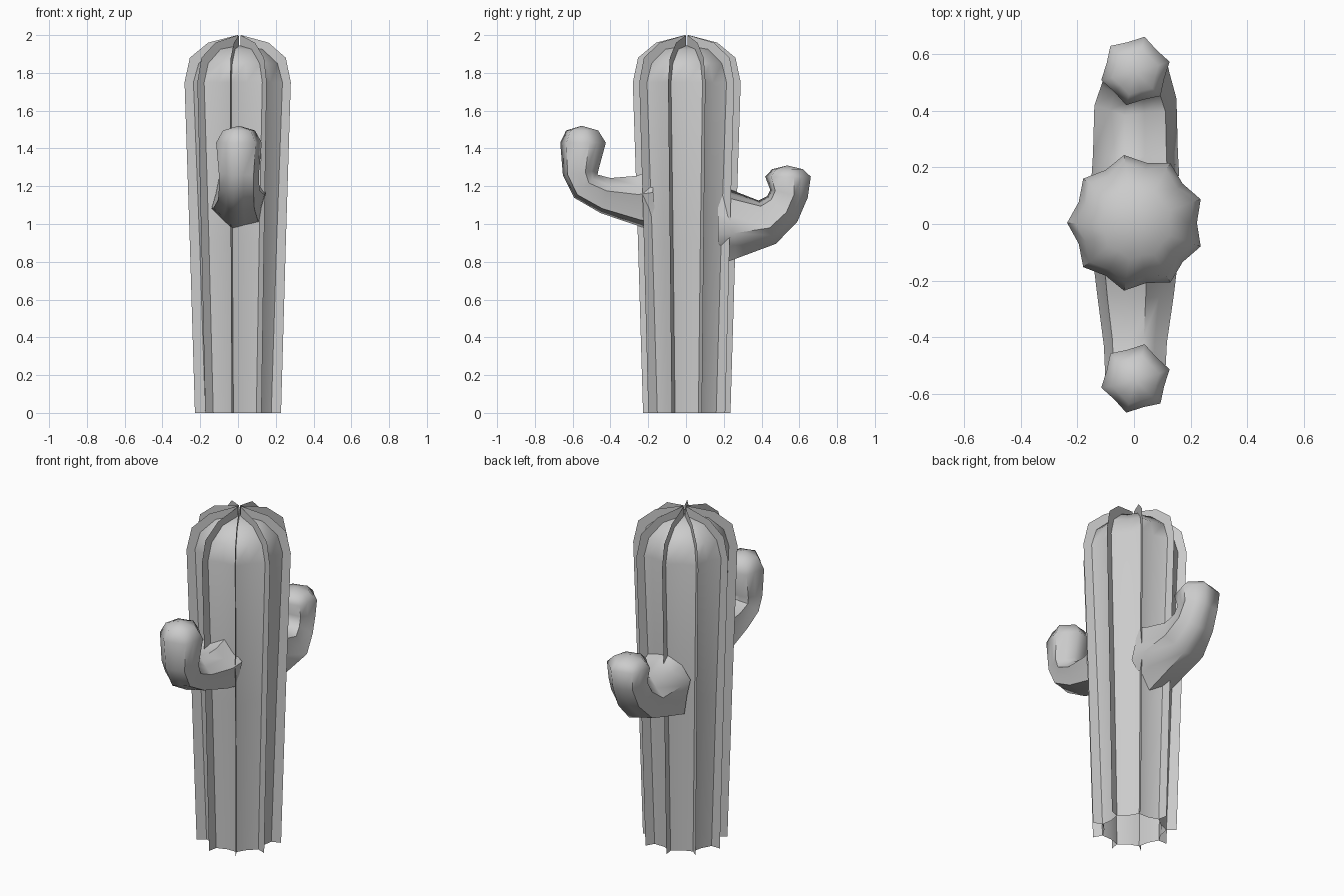
import bpy, bmesh
from math import cos, sin, radians
from mathutils import Vector

if "Cube" in bpy.data.objects:
    bpy.data.objects.remove(bpy.data.objects["Cube"])

CX, CY = 0.007, 0.004   # trunk axis
RIBS = 9


def finish(bm, name, smooth):
    me = bpy.data.meshes.new(name)
    bm.to_mesh(me)
    bm.free()
    ob = bpy.data.objects.new(name, me)
    bpy.context.collection.objects.link(ob)
    bpy.context.view_layer.objects.active = ob
    ob.select_set(True)
    if smooth:
        bpy.ops.object.shade_smooth_by_angle(angle=radians(smooth))
    ob.select_set(False)
    return ob


def skin(rings, tip, name, smooth):
    """Bridge closed rings of points and fan the last one to a tip; the base stays open."""
    bm = bmesh.new()
    loops = [[bm.verts.new(p) for p in r] for r in rings]
    n = len(loops[0])
    for a, b in zip(loops, loops[1:]):
        for i in range(n):
            j = (i + 1) % n
            bm.faces.new((a[i], a[j], b[j], b[i]))
    t = bm.verts.new(tip)
    for i in range(n):
        bm.faces.new((loops[-1][i], loops[-1][(i + 1) % n], t))
    bmesh.ops.recalc_face_normals(bm, faces=bm.faces)
    return finish(bm, name, smooth)


# Trunk: nine slightly hollow panels, widening upward to a dome
trunk = [(0.18, 0), (0.21, 0.9), (0.243, 1.75), (0.215, 1.85), (0.13, 1.925)]
rings = []
for r, z in trunk:
    ring = []
    for i in range(RIBS * 2):
        a = radians(20 + 20 * i)
        k = r if i % 2 == 0 else r * 0.885
        ring.append((CX + k * cos(a), CY + k * sin(a), z))
    rings.append(ring)
skin(rings, (CX, CY, 1.945), "trunk", 45)

# Ribs: thin upright fins along the panel seams
outer = [(0.235, 0), (0.262, 0.9), (0.29, 1.75), (0.262, 1.88), (0.165, 1.96), (0.01, 2.0)]
inner = trunk + [(0.01, 1.94)]
bm = bmesh.new()
for i in range(RIBS):
    a = radians(20 + 40 * i)
    def place(p):
        return bm.verts.new((CX + p[0] * cos(a), CY + p[0] * sin(a), p[1]))
    o, n = [place(p) for p in outer], [place(p) for p in inner]
    for k in range(len(o) - 1):
        bm.faces.new((n[k], o[k], o[k + 1], n[k + 1]))
finish(bm, "ribs", 0)


# Arms: six-pointed section swept out from the trunk and bent upward
def arm(name, side, stations, tip):
    rings = []
    for y, z, rx, rn, tilt in stations:
        t = radians(tilt)
        nrm = Vector((0, sin(t), -side * cos(t)))
        ring = []
        for i in range(12):
            a = radians(15 + 30 * i)
            k = 1 if i % 2 == 0 else 0.84
            ring.append(Vector((0.005, side * y, z)) + Vector((k * rx * cos(a), 0, 0))
                        + nrm * (k * rn * sin(a)))
        rings.append(ring)
    skin(rings, (0.005, side * tip[0], tip[1]), name, 62)


# station: distance out, height, half width, half depth, direction in degrees
arm("back_arm", 1, [
    (0.17, 1.00, 0.16, 0.225, 0),
    (0.25, 1.00, 0.155, 0.19, 5),
    (0.43, 1.01, 0.15, 0.128, 22),
    (0.51, 1.08, 0.125, 0.108, 50),
    (0.545, 1.16, 0.115, 0.105, 78),
    (0.54, 1.25, 0.125, 0.125, 90),
    (0.538, 1.29, 0.085, 0.085, 90)], (0.536, 1.31))
arm("front_arm", -1, [
    (0.17, 1.125, 0.15, 0.165, -5),
    (0.25, 1.12, 0.14, 0.14, -5),
    (0.425, 1.15, 0.115, 0.10, 15),
    (0.53, 1.20, 0.11, 0.09, 45),
    (0.558, 1.27, 0.11, 0.098, 82),
    (0.545, 1.43, 0.125, 0.125, 90),
    (0.55, 1.495, 0.088, 0.088, 90)], (0.552, 1.52))
